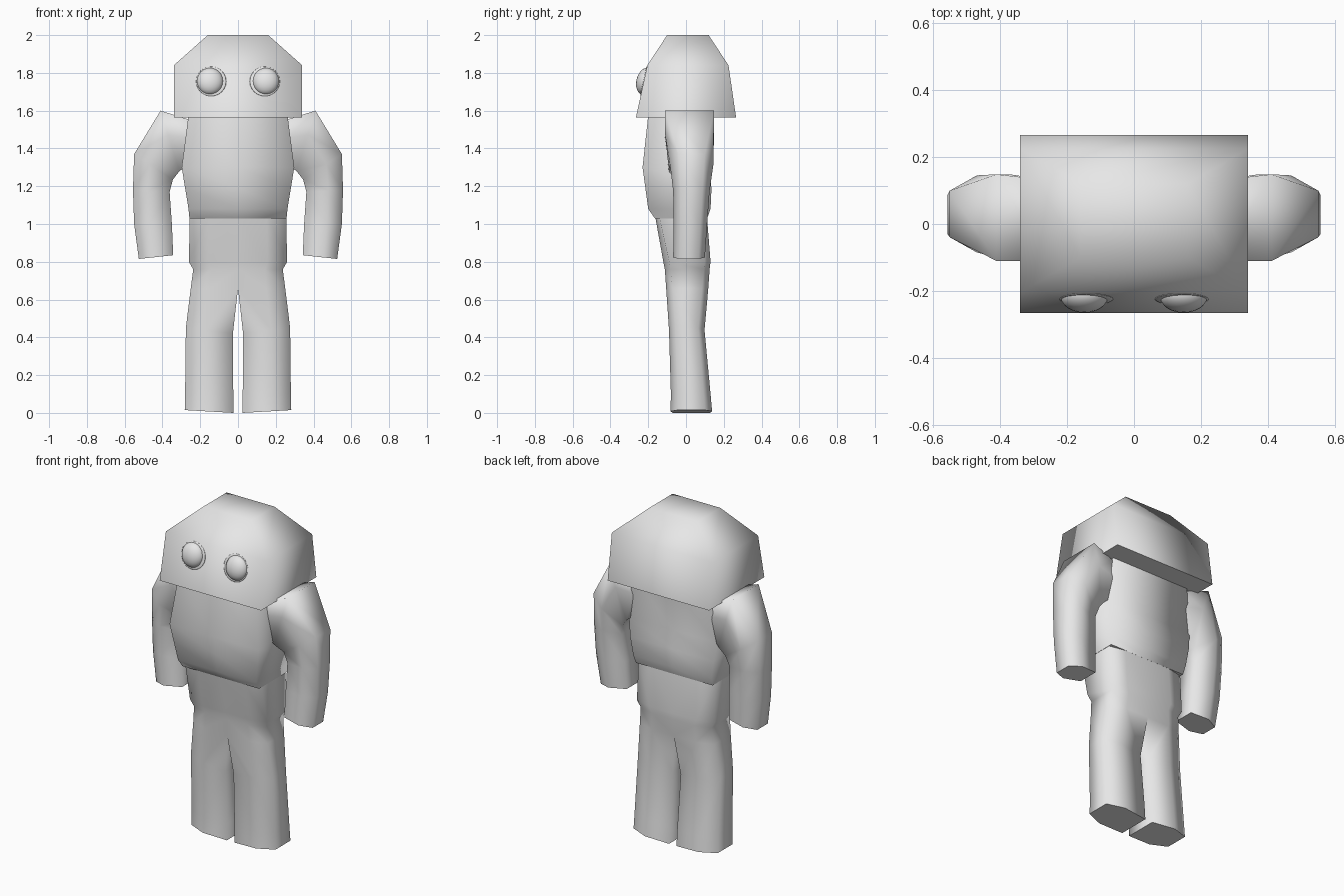
import bpy, bmesh, math

if "Cube" in bpy.data.objects:
    bpy.data.objects.remove(bpy.data.objects["Cube"])

grey = bpy.data.materials.new("light_grey")
grey.diffuse_color = (0.8, 0.8, 0.8, 1)
grey.use_nodes = True
grey.node_tree.nodes["Principled BSDF"].inputs["Base Color"].default_value = grey.diffuse_color


def finish(obj, mirror=False):
    obj.data.materials.append(grey)
    if mirror:
        m = obj.modifiers.new("mirror", 'MIRROR')
        m.use_clip = True
        m.merge_threshold = 0.0005
    return obj


def loft(name, rings, sharp_ends=(True, True), mirror=False):
    """Skin a list of closed rings, cap both ends, drop walls on the mirror plane."""
    bm = bmesh.new()
    vs = [[bm.verts.new(p) for p in r] for r in rings]
    n = len(rings[0])
    for a, b in zip(vs, vs[1:]):
        for i in range(n):
            j = (i + 1) % n
            quad = (a[i], a[j], b[j], b[i])
            if not (mirror and all(abs(v.co.x) < 1e-5 for v in quad)):
                bm.faces.new(quad)
    caps = [bm.faces.new(vs[0]), bm.faces.new(vs[-1])]
    bmesh.ops.recalc_face_normals(bm, faces=bm.faces)
    for f in bm.faces:
        f.smooth = True
    for cap, sharp in zip(caps, sharp_ends):
        for e in cap.edges:
            e.smooth = not sharp
    me = bpy.data.meshes.new(name)
    bm.to_mesh(me)
    bm.free()
    obj = bpy.data.objects.new(name, me)
    bpy.context.collection.objects.link(obj)
    return finish(obj, mirror)


def rect(z, x, yf, yb):
    return [(-x, yf, z), (x, yf, z), (x, yb, z), (-x, yb, z)]


def body_ring(z, x, yf, yb):
    """Rectangle with an extra point on each centre line."""
    return [(-x, yf, z), (0, yf, z), (x, yf, z), (x, yb, z), (0, yb, z), (-x, yb, z)]


def limb_ring(inner, outer, yf, yb, w_in, w_out):
    """Six-sided limb section from an inner (x, z) to an outer (x, z) point."""
    c, h = (yf + yb) / 2, (yb - yf) / 2
    half = [(0, w_in), (0.6, 1), (1, w_out)]
    pt = lambda t, w: (inner[0] + (outer[0] - inner[0]) * t, c + h * w,
                       inner[1] + (outer[1] - inner[1]) * t)
    return [pt(t, -w) for t, w in half] + [pt(t, w) for t, w in reversed(half)]


# Head: wide block with a chamfered crown
loft("head", [rect(1.565, 0.34, -0.265, 0.265),
              rect(1.84, 0.34, -0.205, 0.225),
              rect(2.0, 0.16, -0.10, 0.12)], (True, False))

# Torso with a hem hanging over the trousers
loft("torso", [body_ring(1.575, 0.262, -0.20, 0.14),
               body_ring(1.30, 0.298, -0.23, 0.12),
               body_ring(1.19, 0.28, -0.215, 0.135),
               body_ring(1.08, 0.262, -0.20, 0.13),
               body_ring(1.03, 0.257, -0.165, 0.112)])

# Trousers: half of the hips and one leg, mirrored
loft("trousers", [limb_ring((0, 1.05), (0.255, 1.05), -0.165, 0.11, 1, 0.85),
                  limb_ring((0, 0.80), (0.26, 0.80), -0.12, 0.13, 1, 0.75),
                  limb_ring((0, 0.76), (0.237, 0.76), -0.112, 0.125, 1, 0.75),
                  limb_ring((0, 0.66), (0.25, 0.66), -0.105, 0.118, 1, 0.7),
                  limb_ring((0.027, 0.42), (0.276, 0.45), -0.09, 0.098, 0.9, 0.65),
                  limb_ring((0.025, 0.10), (0.28, 0.10), -0.08, 0.13, 0.9, 0.65),
                  limb_ring((0.025, 0.0), (0.282, 0.015), -0.082, 0.138, 0.9, 0.65)],
     mirror=True)

# Arms: shoulder bends down into a straight sleeve
loft("arm", [limb_ring((0.27, 1.31), (0.25, 1.55), -0.11, 0.13, 0.85, 1),
             limb_ring((0.31, 1.28), (0.41, 1.60), -0.11, 0.148, 0.85, 1),
             limb_ring((0.345, 1.235), (0.55, 1.37), -0.085, 0.145, 0.75, 0.6),
             limb_ring((0.362, 1.17), (0.556, 1.18), -0.068, 0.125, 0.75, 0.6),
             limb_ring((0.35, 1.0), (0.55, 1.0), -0.065, 0.112, 0.75, 0.6),
             limb_ring((0.343, 0.835), (0.525, 0.815), -0.068, 0.10, 0.75, 0.6)],
     mirror=True)


# Eyes: flattened balls, each on a thin round rim lying on the sloping face
def eye_part(name, size, loc):
    bm = bmesh.new()
    bmesh.ops.create_uvsphere(bm, u_segments=24, v_segments=12, radius=1)
    a = math.radians(-12)
    for v in bm.verts:
        x, y, z = (v.co[i] * size[i] for i in range(3))
        v.co = (x + loc[0], y * math.cos(a) - z * math.sin(a) + loc[1],
                y * math.sin(a) + z * math.cos(a) + loc[2])
    for f in bm.faces:
        f.smooth = True
    me = bpy.data.meshes.new(name)
    bm.to_mesh(me)
    bm.free()
    obj = bpy.data.objects.new(name, me)
    bpy.context.collection.objects.link(obj)
    finish(obj, True)


eye_part("eye", (0.07, 0.045, 0.072), (0.148, -0.218, 1.755))
eye_part("eye_rim", (0.08, 0.006, 0.08), (0.142, -0.224, 1.755))
